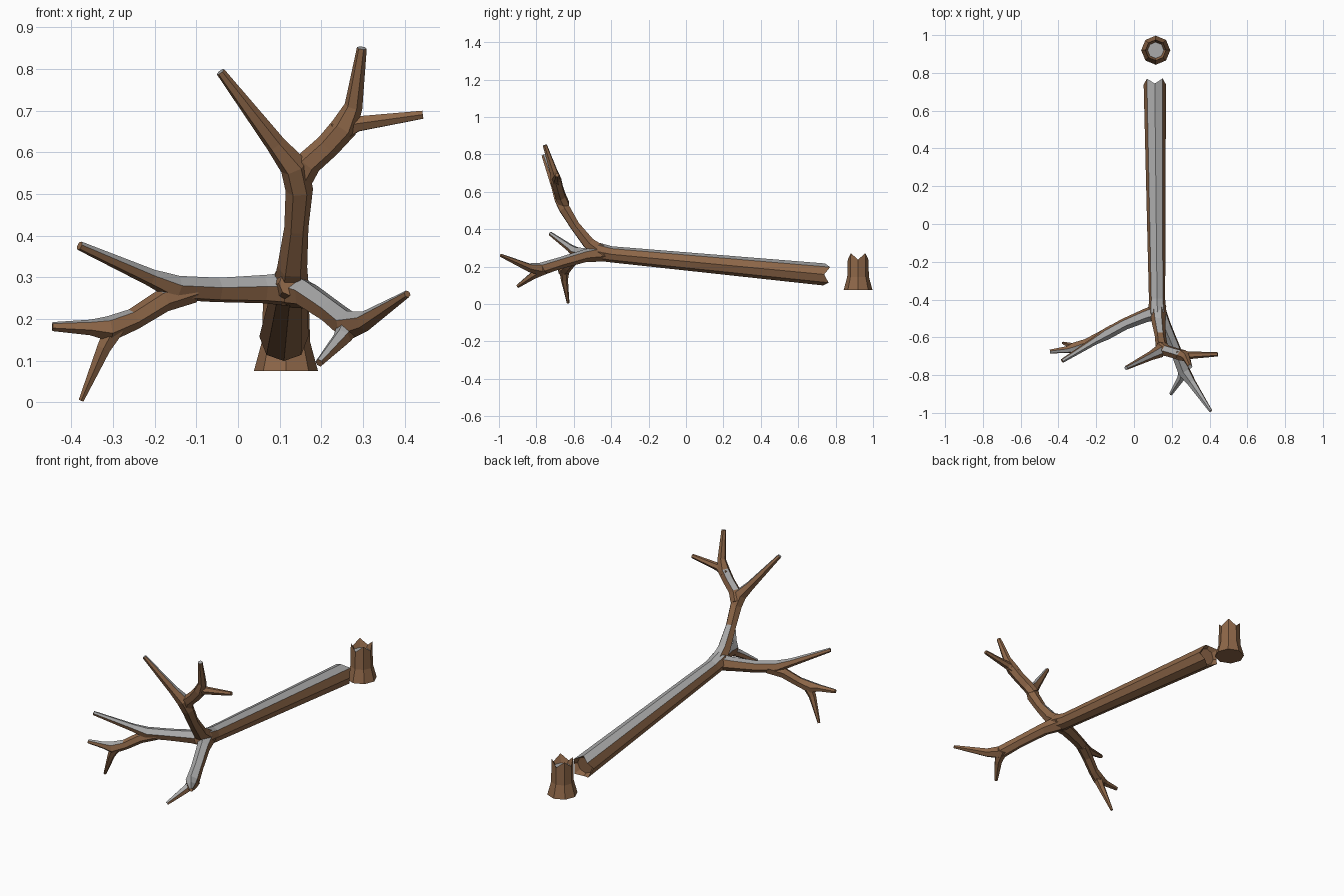
import bpy, bmesh, math
from mathutils import Vector, Matrix

cube = bpy.data.objects.get("Cube")
if cube:
    bpy.data.objects.remove(cube, do_unlink=True)


def material(name, rgb):
    m = bpy.data.materials.new(name)
    m.use_nodes = True
    m.diffuse_color = (*rgb, 1)
    m.node_tree.nodes["Principled BSDF"].inputs["Base Color"].default_value = (*rgb, 1)
    return m


BARK = material("brown bark", (0.27, 0.135, 0.065))
SNOW = material("grey top", (0.4, 0.4, 0.4))


def tube(name, pts, sides=6, twist=30, snow=0.6, jag=0):
    """Faceted limb along (x, y, z, radius) points; jag makes a splintered, hollow start."""
    pos = [Vector(p[:3]) for p in pts]
    steps = [(b - a).normalized() for a, b in zip(pos, pos[1:])]
    tans = [steps[0]] + [(a + b).normalized() for a, b in zip(steps, steps[1:])] + [steps[-1]]
    ref = Vector((0, 1, 0)) if abs(tans[0].z) > 0.97 else Vector((0, 0, 1))
    up = (ref - tans[0] * ref.dot(tans[0])).normalized()
    up = Matrix.Rotation(math.radians(twist), 3, tans[0]) @ up
    rings = []
    for i, (p, t) in enumerate(zip(pos, tans)):
        if i:
            up = tans[i - 1].rotation_difference(t) @ up
        rings.append([p + Matrix.Rotation(math.tau * k / sides, 3, t) @ up * pts[i][3]
                      for k in range(sides)])
    if jag:
        t = tans[0]
        inner = [pos[0] + (v - pos[0]) * 0.78 + t * jag * 1.8 for v in rings[0]]
        rings[0] = [v + t * (-jag if k % 2 else jag) for k, v in enumerate(rings[0])]
        rings.insert(0, inner)
    bm = bmesh.new()
    loops = [[bm.verts.new(v) for v in r] for r in rings]
    for a, b in zip(loops, loops[1:]):
        for k in range(sides):
            n = (k + 1) % sides
            bm.faces.new((a[k], a[n], b[n], b[k]))
    bm.faces.new(loops[0])
    bm.faces.new(loops[-1])
    bmesh.ops.recalc_face_normals(bm, faces=bm.faces)
    # upward faces carry the grey covering
    for f in bm.faces:
        f.normal_update()
        f.material_index = int(f.normal.z > snow)
    me = bpy.data.meshes.new(name)
    bm.to_mesh(me)
    bm.free()
    me.materials.append(BARK)
    me.materials.append(SNOW)
    ob = bpy.data.objects.new(name, me)
    bpy.context.collection.objects.link(ob)
    return ob


# Stump and fallen trunk, both broken
tube("stump", [(.115, .92, .255, .055), (.115, .92, .145, .058), (.115, .92, .075, .077)],
     sides=8, twist=0, jag=.017)
tube("trunk", [(.11, .752, .157, .059), (.122, -.4, .266, .043), (.124, -.47, .28, .048),
               (.128, -.525, .285, .03)], sides=8, twist=0, snow=.75, jag=.014)

# Upright limb with its forks
tube("upper_limb", [(.125, -.44, .265, .046), (.13, -.52, .325, .036), (.14, -.595, .42, .029),
                    (.147, -.65, .51, .033), (.135, -.675, .565, .034), (.09, -.697, .62, .024),
                    (-.042, -.762, .793, .011)])
tube("upper_fork", [(.145, -.65, .53, .031), (.17, -.67, .575, .031), (.215, -.683, .615, .03),
                    (.255, -.695, .66, .032), (.277, -.708, .71, .022), (.297, -.755, .85, .012)])
tube("upper_side_twig", [(.235, -.69, .645, .028), (.285, -.695, .668, .021),
                         (.443, -.69, .69, .011)], snow=2)

# Left-hand limb with its forks
tube("side_limb", [(.14, -.46, .272, .044), (.06, -.485, .272, .036), (-.05, -.53, .27, .031),
                   (-.15, -.585, .275, .031), (-.21, -.62, .3, .021), (-.38, -.725, .376, .011)],
     twist=40)
tube("side_fork", [(-.11, -.56, .268, .03), (-.18, -.598, .244, .028), (-.25, -.632, .2, .026),
                   (-.31, -.655, .176, .031), (-.355, -.665, .18, .019),
                   (-.445, -.675, .182, .011)], snow=.85, twist=15)
tube("side_lower_twig", [(-.295, -.65, .18, .027), (-.322, -.65, .13, .019),
                         (-.376, -.63, .005, .007)], snow=2)

# Front limb with its forks
tube("front_limb", [(.125, -.45, .27, .044), (.165, -.54, .258, .034), (.225, -.68, .217, .031),
                    (.265, -.78, .185, .035), (.305, -.84, .195, .024), (.406, -.99, .26, .009)],
     twist=10, snow=.62)
tube("front_twig", [(.27, -.755, .188, .03), (.25, -.815, .155, .022),
                    (.195, -.9, .095, .01)], twist=10, snow=.5)
